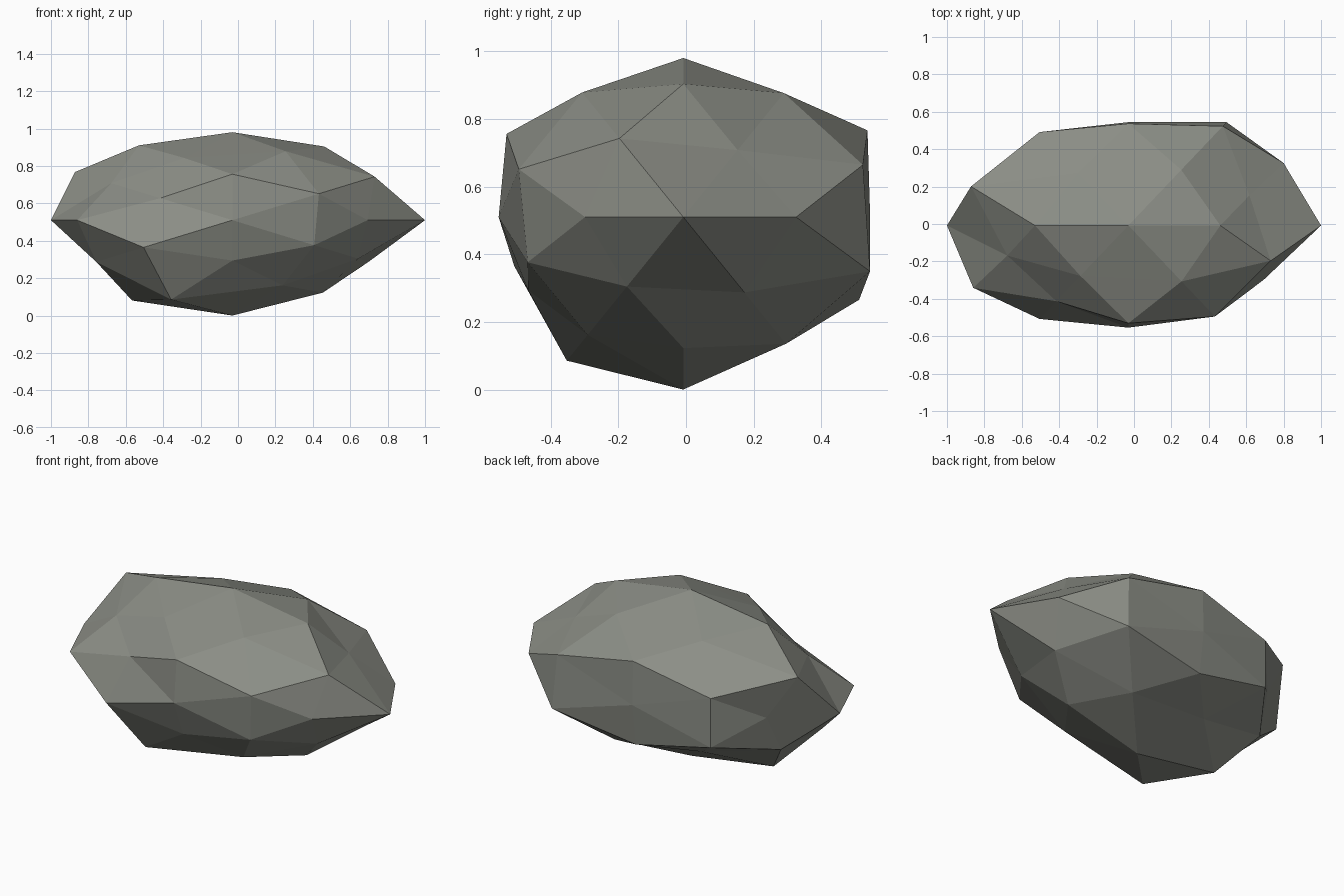
import bpy, bmesh
from mathutils import Vector

cube = bpy.data.objects.get("Cube")
if cube:
    bpy.data.objects.remove(cube, do_unlink=True)

CENTRE = Vector((-0.03, -0.008, 0.51))
STRETCH = Vector((1.0, 0.65, 0.495))
GOLDEN = (1 + 5 ** 0.5) / 2


def mirrored(x, y, z):
    """All sign combinations of a direction, positive side first."""
    sides = lambda v: (v, -v) if v else (0,)
    return [Vector((a, b, c)).normalized()
            for a in sides(x) for b in sides(y) for c in sides(z)]


# Directions of a once-divided icosahedron, each with its weathered radius
FAMILIES = [
    # axis points
    ((1, 0, 0), [1.03, .97]),
    ((0, 1, 0), [.85, .84]),
    ((0, 0, 1), [.95, 1.03]),
    # main corners
    ((1, 0, GOLDEN), [.935, .92, .95, 1.02]),
    ((0, GOLDEN, 1), [.985, .94, .945, .83]),
    ((GOLDEN, 1, 0), [.976, .85, .80, .975]),
    # points between the corners
    ((1, GOLDEN, GOLDEN + 1), [.915, .935, .92, .87, .87, .80, .83, 1.06]),
    ((GOLDEN + 1, 1, GOLDEN), [.80, .90, .94, .83, 1.04, .875, .80, .90]),
    ((GOLDEN, GOLDEN + 1, 1), [1.01, 1.05, .925, .875, .95, .95, .77, .95]),
]

# Skin the round form first, then push every corner in or out
bm = bmesh.new()
radius_of = {}
for direction, radii in FAMILIES:
    for d, r in zip(mirrored(*direction), radii):
        radius_of[bm.verts.new(d)] = r
bmesh.ops.convex_hull(bm, input=list(bm.verts))
for v, r in radius_of.items():
    v.co = CENTRE + v.co * STRETCH * r
bmesh.ops.recalc_face_normals(bm, faces=list(bm.faces))

mesh = bpy.data.meshes.new("rock")
bm.to_mesh(mesh)
bm.free()

# Stone colour
stone = bpy.data.materials.new("grey_stone")
colour = (0.26, 0.27, 0.238, 1)
stone.use_nodes = True
stone.diffuse_color = colour
stone.node_tree.nodes["Principled BSDF"].inputs["Base Color"].default_value = colour
mesh.materials.append(stone)

rock = bpy.data.objects.new("rock", mesh)
bpy.context.collection.objects.link(rock)
